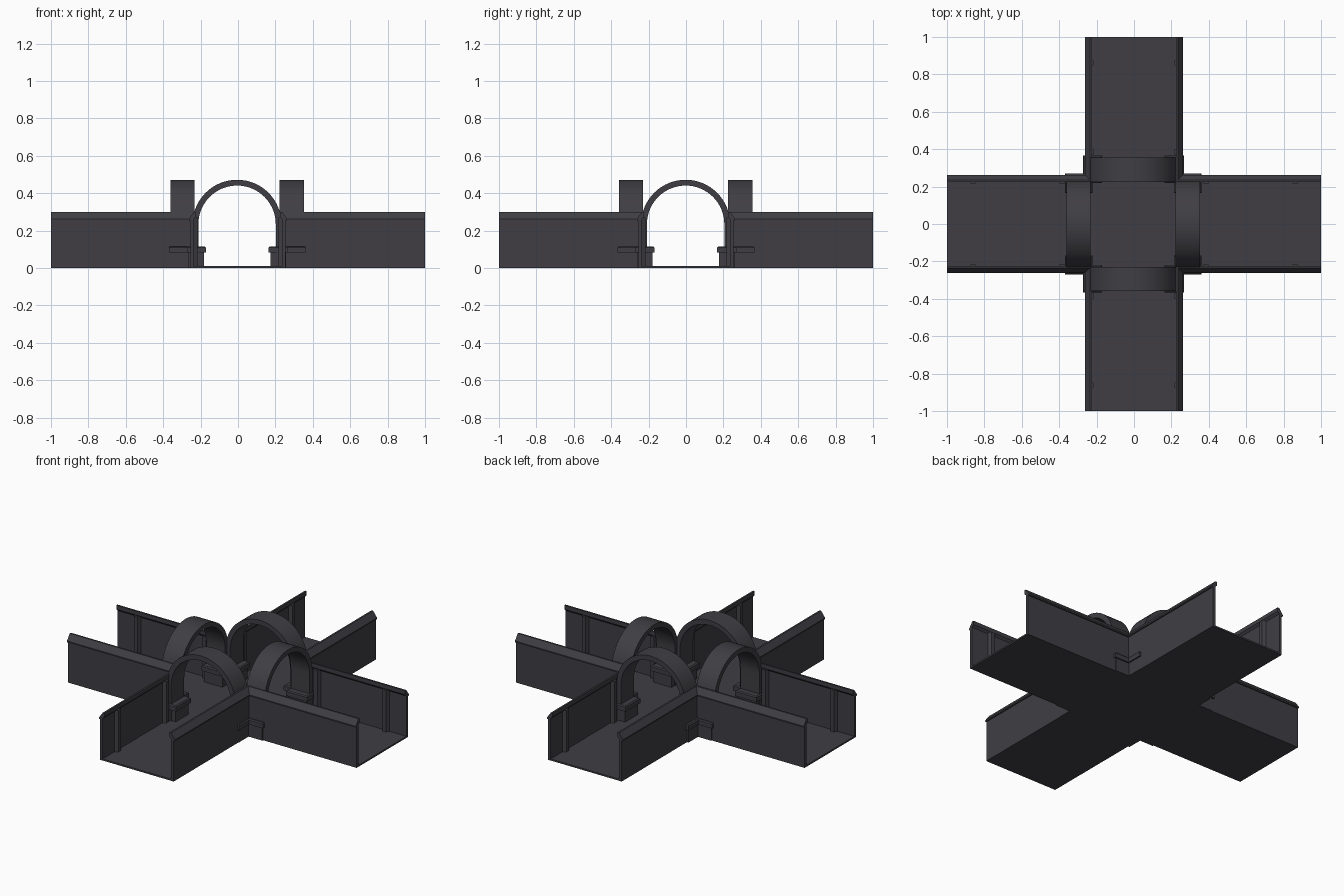
import bpy, bmesh, math
from mathutils import Matrix, Vector

if "Cube" in bpy.data.objects:
    bpy.data.objects.remove(bpy.data.objects["Cube"])

mat = bpy.data.materials.new("dark_grey")
mat.diffuse_color = (0.05, 0.048, 0.056, 1)
mat.use_nodes = True
mat.node_tree.nodes["Principled BSDF"].inputs["Base Color"].default_value = mat.diffuse_color


def make(name, bm, turns=0, shift=(0, 0, 0)):
    """Turn the part by quarter turns about z and make an object of it."""
    bm.transform(Matrix.Translation(shift) @ Matrix.Rotation(turns * math.pi / 2, 4, 'Z'))
    bmesh.ops.recalc_face_normals(bm, faces=bm.faces[:])
    me = bpy.data.meshes.new(name)
    bm.to_mesh(me)
    bm.free()
    me.materials.append(mat)
    ob = bpy.data.objects.new(name, me)
    bpy.context.collection.objects.link(ob)
    return ob


def loft(bm, rings):
    """Skin closed rings of points and cap both ends."""
    vs = [[bm.verts.new(p) for p in r] for r in rings]
    n = len(vs[0])
    for a, b in zip(vs, vs[1:]):
        for i in range(n):
            j = (i + 1) % n
            bm.faces.new((a[i], a[j], b[j], b[i]))
    bm.faces.new(vs[0])
    bm.faces.new(vs[-1])


def box(bm, lo, hi):
    loft(bm, [[(lo[0], lo[1], z), (hi[0], lo[1], z), (hi[0], hi[1], z), (lo[0], hi[1], z)]
              for z in (lo[2], hi[2])])


# cross-shaped floor
W = 0.255
bm = bmesh.new()
outline = []
for k in range(4):
    r = Matrix.Rotation(k * math.pi / 2, 3, 'Z')
    outline += [r @ Vector(p) for p in ((1, -W, 0), (1, W, 0), (W, W, 0))]
loft(bm, [outline, [p + Vector((0, 0, 0.01)) for p in outline]])
make("floor", bm)

# wall cross-section: distance from channel axis, height; sloped lip on top
profile = [(0.255, 0), (0.255, 0.255), (0.263, 0.255), (0.263, 0.263),
           (0.236, 0.30), (0.225, 0.30), (0.225, 0.275), (0.237, 0.262), (0.237, 0)]

for k in range(4):
    # L-shaped corner wall, mitred between two arms
    bm = bmesh.new()
    loft(bm, [[(1, d, z) for d, z in profile],
              [(d, d, z) for d, z in profile],
              [(d, 1, z) for d, z in profile]])
    make("channel_wall", bm, k)

    # ribs on the inner wall faces of one arm
    bm = bmesh.new()
    for s in (-1, 1):
        for x in (0.385, 0.86):
            loft(bm, [[(x - 0.024, s * 0.24, z), (x - 0.013, s * 0.217, z),
                       (x + 0.013, s * 0.217, z), (x + 0.024, s * 0.24, z)]
                      for z in (0.005, 0.27)])
    make("wall_ribs", bm, k)

    # arch over the arm, with straight legs
    x0, x1, R, r, zc, n = 0.227, 0.357, 0.238, 0.207, 0.234, 32
    path = [(1, 0, 0.005 - zc)] + [(math.cos(a), math.sin(a), 0)
            for a in (math.pi * i / n for i in range(n + 1))] + [(-1, 0, 0.005 - zc)]
    bm = bmesh.new()
    loft(bm, [[(x, c * q, zc + s * q + dz) for x, q in ((x0, R), (x1, R), (x1, r), (x0, r))]
              for c, s, dz in path])
    arch = make("arch", bm, k, (-0.005, -0.002, 0))
    bpy.ops.object.select_all(action='DESELECT')
    arch.select_set(True)
    bpy.context.view_layer.objects.active = arch
    bpy.ops.object.shade_smooth_by_angle(angle=math.radians(30))

    # arch feet with overhanging bevelled caps
    foot, cap = bmesh.new(), bmesh.new()
    for s in (-1, 1):
        box(foot, (0.229, min(s * 0.178, s * 0.261), 0), (0.355, max(s * 0.178, s * 0.261), 0.085))
        box(cap, (0.219, min(s * 0.167, s * 0.27), 0.082), (0.366, max(s * 0.167, s * 0.27), 0.115))
    bmesh.ops.bevel(cap, geom=[e for e in cap.edges if all(v.co.z > 0.1 for v in e.verts)],
                    offset=0.006, segments=1, affect='EDGES')
    make("arch_feet", foot, k, (-0.004, -0.001, 0))
    make("arch_foot_caps", cap, k, (-0.004, -0.001, 0))
